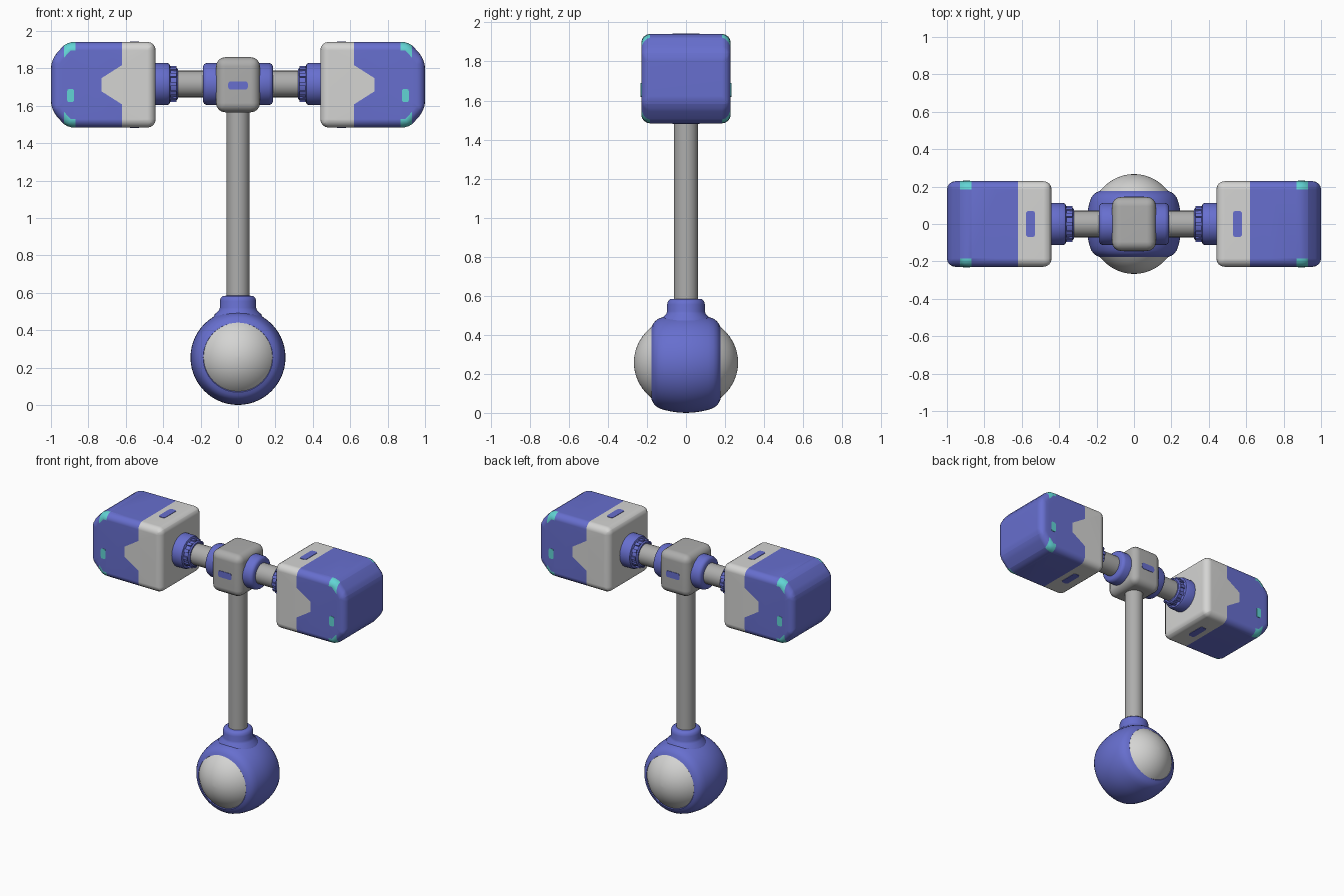
import bpy, bmesh, math
from mathutils import Vector, Matrix

if "Cube" in bpy.data.objects:
    bpy.data.objects.remove(bpy.data.objects["Cube"])

def material(name, rgb):
    m = bpy.data.materials.new(name)
    m.diffuse_color = (*rgb, 1)
    m.use_nodes = True
    m.node_tree.nodes["Principled BSDF"].inputs["Base Color"].default_value = m.diffuse_color
    return m

BLUE = material("periwinkle_blue", (0.135, 0.158, 0.62))
LIGHT = material("light_grey", (0.66, 0.66, 0.65))
METAL = material("metal_grey", (0.42, 0.42, 0.415))
CYAN = material("cyan_light", (0.12, 0.66, 0.66))
HZ = 1.712          # height of the crossbar axis

def finish(name, bm, mats, weighted=False):
    bmesh.ops.recalc_face_normals(bm, faces=bm.faces[:])
    me = bpy.data.meshes.new(name)
    bm.to_mesh(me)
    bm.free()
    for m in mats:
        me.materials.append(m)
    ob = bpy.data.objects.new(name, me)
    bpy.context.collection.objects.link(ob)
    bpy.ops.object.select_all(action='DESELECT')
    ob.select_set(True)
    bpy.context.view_layer.objects.active = ob
    bpy.ops.object.shade_smooth_by_angle(angle=math.radians(40))
    if weighted:
        ob.modifiers.new("weighted", 'WEIGHTED_NORMAL').keep_sharp = True
    return ob

def revolve(name, profile, axis, centre, mat, n=40):
    """Turn (position, radius) points round the x, y or z axis."""
    bm = bmesh.new()
    rings = []
    for a, r in profile:
        ring = []
        for i in range(n):
            t = 2 * math.pi * i / n
            c, s = r * math.cos(t), r * math.sin(t)
            p = {'x': (a, c, s), 'y': (c, a, s), 'z': (c, s, a)}[axis]
            ring.append(bm.verts.new(Vector(p) + Vector(centre)))
        rings.append(ring)
    for r0, r1 in zip(rings, rings[1:]):
        for i in range(n):
            bm.faces.new((r0[i], r0[(i + 1) % n], r1[(i + 1) % n], r1[i]))
    bm.faces.new(rings[0])
    bm.faces.new(rings[-1])
    return finish(name, bm, [mat])

def box(name, centre, size, mat, bevel, edge_axis=None):
    """Rounded box; edge_axis rounds only the edges along that axis."""
    bm = bmesh.new()
    bmesh.ops.create_cube(bm, size=1, matrix=Matrix.Translation(centre) @ Matrix.Diagonal((*size, 1)))
    edges = bm.edges[:]
    if edge_axis is not None:
        edges = [e for e in edges if abs((e.verts[0].co - e.verts[1].co)[edge_axis]) > size[edge_axis] * 0.9]
    bmesh.ops.bevel(bm, geom=edges, offset=bevel, segments=4, profile=0.5, affect='EDGES')
    return finish(name, bm, [mat], True)

def hammer_head(name, s):
    """Rounded block with sloped outer edges, split into colours by cutting planes."""
    bm = bmesh.new()
    h, xi, xo = 0.229, 0.44, 1.0
    outline = [(xi, -h), (xo - 0.085, -h), (xo, -h + 0.095), (xo, h - 0.095), (xo - 0.085, h), (xi, h)]
    rows = [[bm.verts.new((x, y, z)) for x, z in outline] for y in (-h, h)]
    bm.faces.new(rows[0])
    bm.faces.new(rows[1])
    for i in range(6):
        j = (i + 1) % 6
        bm.faces.new((rows[0][i], rows[0][j], rows[1][j], rows[1][i]))
    bmesh.ops.recalc_face_normals(bm, faces=bm.faces[:])
    bmesh.ops.bevel(bm, geom=bm.edges[:], offset=0.045, segments=4, profile=0.5, affect='EDGES')
    # cuts: colour seam, pointed notch, corner light band
    slope = (0.73 - 0.62) / (0.105 - 0.035)
    cuts = [((0.62, 0, 0), (1, 0, 0)), ((0.73, 0, 0), (1, 0, 0)),
            ((0.87, 0, 0), (1, 0, 0)), ((0.93, 0, 0), (1, 0, 0)),
            ((0.62, 0, 0.105), (1, 0, slope)), ((0.62, 0, -0.105), (1, 0, -slope))]
    for co, no in cuts:
        bmesh.ops.bisect_plane(bm, geom=bm.verts[:] + bm.edges[:] + bm.faces[:],
                               plane_co=co, plane_no=Vector(no).normalized())
    for f in bm.faces:
        c = f.calc_center_median()
        notch = c.x < 0.73 and c.x < 0.62 + slope * (0.105 - abs(c.z))
        if c.x < 0.62 or (notch and abs(c.y) > 0.19):
            f.material_index = 1
        elif 0.87 < c.x < 0.93 and abs(c.y) > 0.185 and abs(c.z) > 0.165:
            f.material_index = 2
    for v in bm.verts:
        v.co = Vector((v.co.x * s, v.co.y, v.co.z + HZ))
    finish(name, bm, [BLUE, LIGHT, CYAN], True)

# Two hammer heads with their lights, slots and collars
for s, side in ((-1, "left"), (1, "right")):
    hammer_head(side + "_head", s)
    for d, face in ((-1, "front"), (1, "back")):
        box(f"{side}_{face}_light", (s * 0.895, d * 0.229, HZ - 0.058), (0.036, 0.006, 0.07), CYAN, 0.01, 1)
    for d, face in ((-1, "bottom"), (1, "top")):
        box(f"{side}_{face}_slot", (s * 0.553, 0, HZ + d * 0.229), (0.05, 0.14, 0.006), BLUE, 0.016, 2)
    collar = [(0.45, 0.113), (0.38, 0.113), (0.367, 0.107), (0.361, 0.09),
              (0.33, 0.088), (0.322, 0.08), (0.322, 0.06)]
    revolve(side + "_head_collar", [(s * a, r) for a, r in collar], 'x', (0, 0, HZ + 0.004), BLUE)
    # small ribs round the thin end of the collar
    bm = bmesh.new()
    for i in range(12):
        m = (Matrix.Translation((0, 0, HZ + 0.004)) @ Matrix.Rotation(i * math.pi / 6, 4, 'X')
             @ Matrix.Translation((s * 0.348, 0, 0.088)) @ Matrix.Diagonal((0.036, 0.022, 0.018, 1)))
        bmesh.ops.create_cube(bm, size=1, matrix=m)
    finish(side + "_collar_ribs", bm, [BLUE])
    hub = [(0.10, 0.113), (0.165, 0.113), (0.18, 0.107), (0.187, 0.095), (0.187, 0.06)]
    revolve(side + "_hub_collar", [(s * a, r) for a, r in hub], 'x', (0, 0, HZ + 0.004), BLUE)

# Crossbar, hub and handle
revolve("crossbar", [(-0.40, 0.071), (0.40, 0.071)], 'x', (0, 0, HZ + 0.004), METAL, 32)
box("hub", (0, 0, 1.712), (0.236, 0.29, 0.295), METAL, 0.05)
for d, face in ((-1, "front"), (1, "back")):
    box(f"hub_{face}_slot", (0, d * 0.145, 1.708), (0.105, 0.006, 0.045), BLUE, 0.015, 1)
revolve("handle", [(0.50, 0.062), (1.62, 0.062)], 'z', (0, 0, 0), METAL, 24)

# Pommel: collar, barrel-shaped shell and ball showing at front and back
revolve("pommel_collar", [(0.44, 0.14), (0.485, 0.125), (0.505, 0.102), (0.52, 0.097), (0.555, 0.097),
                          (0.573, 0.092), (0.583, 0.08), (0.585, 0.05)], 'z', (0, 0, 0), BLUE)
half = [(0.0, 0.254), (0.04, 0.252), (0.08, 0.246), (0.115, 0.238), (0.14, 0.229),
        (0.157, 0.217), (0.168, 0.203), (0.176, 0.186), (0.165, 0.175)]
shell = [(-a, r) for a, r in reversed(half[1:])] + half
revolve("pommel_shell", shell, 'y', (0, 0, 0.254), BLUE, 56)
ball = [(-0.267 * math.cos(t), 0.243 * math.sin(t))
        for t in [math.pi * (i + 0.15) / 28.3 for i in range(29)]]
revolve("pommel_ball", ball, 'y', (0, 0, 0.258), LIGHT, 48)
